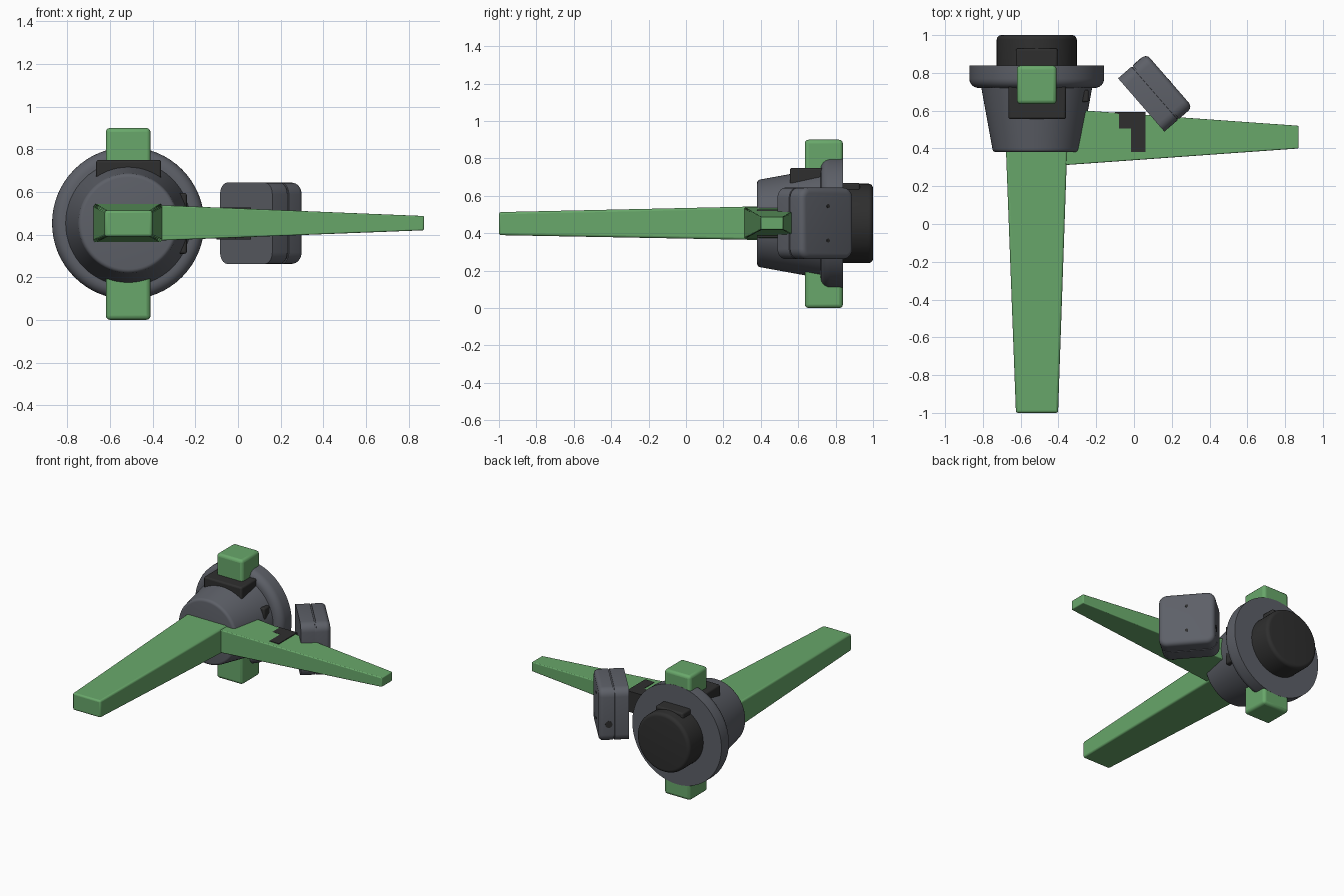
import bpy, bmesh, math
from mathutils import Matrix, Vector

if "Cube" in bpy.data.objects:
    bpy.data.objects.remove(bpy.data.objects["Cube"])


def material(name, rgb):
    m = bpy.data.materials.new(name)
    m.use_nodes = True
    m.diffuse_color = (*rgb, 1)
    bsdf = m.node_tree.nodes["Principled BSDF"]
    bsdf.inputs["Base Color"].default_value = (*rgb, 1)
    bsdf.inputs["Roughness"].default_value = 0.6
    return m


GREEN = material("leaf green", (0.14, 0.39, 0.145))
GREY = material("slate grey", (0.11, 0.117, 0.138))
BLACK = material("charcoal black", (0.028, 0.028, 0.028))
AXIS_X, AXIS_Z = -0.515, 0.453


def finish(name, bm, mat, bevel=0.0, segments=3):
    bmesh.ops.recalc_face_normals(bm, faces=bm.faces)
    mesh = bpy.data.meshes.new(name)
    bm.to_mesh(mesh)
    bm.free()
    ob = bpy.data.objects.new(name, mesh)
    bpy.context.collection.objects.link(ob)
    mesh.materials.append(mat)
    if bevel:
        mod = ob.modifiers.new("Rounded edges", 'BEVEL')
        mod.width, mod.segments, mod.limit_method = bevel, segments, 'ANGLE'
    bpy.ops.object.select_all(action='DESELECT')
    ob.select_set(True)
    bpy.context.view_layer.objects.active = ob
    bpy.ops.object.shade_smooth_by_angle(angle=math.radians(35))
    return ob


def box(name, lo, hi, mat, bevel=0.0):
    bm = bmesh.new()
    lo, hi = Vector(lo), Vector(hi)
    size = Matrix.Diagonal((*(hi - lo), 1))
    bmesh.ops.create_cube(bm, size=1, matrix=Matrix.Translation((lo + hi) / 2) @ size)
    return finish(name, bm, mat, bevel)


def loft(name, ends, mat, bevel):
    """Join two four-cornered ends into a tapered bar."""
    bm = bmesh.new()
    a, b = [[bm.verts.new(p) for p in end] for end in ends]
    bm.faces.new(a)
    bm.faces.new(b)
    for i in range(4):
        j = (i + 1) % 4
        bm.faces.new((a[i], a[j], b[j], b[i]))
    return finish(name, bm, mat, bevel)


def rect_y(y, x0, x1, z0, z1):
    return [(x0, y, z0), (x1, y, z0), (x1, y, z1), (x0, y, z1)]


def rect_x(x, y0, y1, z0, z1):
    return [(x, y0, z0), (x, y1, z0), (x, y1, z1), (x, y0, z1)]


def turned(name, profile, mat, sides=64):
    """Spin a (radius, y) profile about the body axis."""
    bm = bmesh.new()
    rings = []
    for r, y in profile:
        rings.append([bm.verts.new((AXIS_X + r * math.cos(t), y, AXIS_Z + r * math.sin(t)))
                      for t in (2 * math.pi * k / sides for k in range(sides))])
    for a, b in zip(rings, rings[1:]):
        for i in range(sides):
            j = (i + 1) % sides
            bm.faces.new((a[i], a[j], b[j], b[i]))
    bm.faces.new(rings[0])
    bm.faces.new(rings[-1])
    return finish(name, bm, mat)


def arc(r, y, radius, start, end, steps=6):
    return [(r + radius * math.cos(t), y + radius * math.sin(t))
            for t in (math.radians(start + (end - start) * k / steps) for k in range(steps + 1))]


# Turned body: tapered housing, rounded flange and rear cap
turned("tapered_housing", arc(0.215, 0.4, 0.02, -90, 0, 4) + [(0.295, 0.73)], GREY)
turned("flange", [(0.27, 0.72)] + arc(0.307, 0.77, 0.05, -90, 0) + [(0.357, 0.84)], GREY)
turned("rear_cap", [(0.212, 0.8)] + arc(0.187, 0.975, 0.025, 0, 90), BLACK)

# Upright bar through the flange, with its black mounts
box("upright_bar", (-0.62, 0.635, 0), (-0.41, 0.839, 0.9), GREEN, 0.02)
box("top_mount", (-0.665, 0.555, 0.55), (-0.36, 0.735, 0.75), BLACK, 0.012)
box("cap_ridge", (-0.625, 0.8, 0.5), (-0.405, 0.93, 0.67), BLACK, 0.012)
for side, z in (("upper", 0.55), ("lower", 0.355)):
    box(side + "_side_catch", (-0.32, 0.645, z - 0.045), (-0.24, 0.71, z + 0.045), BLACK, 0.01)

# Long tapered arm to the front and shorter arm to the left
loft("long_arm", (rect_y(-1, -0.625, -0.402, 0.39, 0.513),
                  rect_y(0.45, -0.68, -0.352, 0.363, 0.545)), GREEN, 0.012)
loft("side_arm", (rect_x(-0.42, 0.308, 0.612, 0.37, 0.54),
                  rect_x(0.872, 0.4, 0.52, 0.42, 0.487)), GREEN, 0.006)

# Corner bracket wrapped around the side arm
bm = bmesh.new()
outline = [(-0.015, 0.38), (0.06, 0.38), (0.06, 0.592), (-0.1, 0.592), (-0.1, 0.505), (-0.015, 0.505)]
base = bm.faces.new([bm.verts.new((x, y, 0.376)) for x, y in outline])
out = bmesh.ops.extrude_face_region(bm, geom=[base])
bmesh.ops.translate(bm, vec=(0, 0, 0.15),
                    verts=[v for v in out["geom"] if isinstance(v, bmesh.types.BMVert)])
finish("corner_bracket", bm, BLACK)

# Two-part case, turned in plan; local x is its thickness, local y its width
PLACE = Matrix.Translation((0.113, 0.695, 0.453)) @ Matrix.Rotation(math.radians(41), 4, 'Z')


def case_half(name, x0, x1, rim, shrink=0.0):
    """Rounded square shell whose outer face may be softened."""
    bm = bmesh.new()
    half, corner = 0.187 - shrink, 0.055

    def ring(x, inset):
        pts = []
        for q, (sy, sz) in enumerate(((1, 1), (-1, 1), (-1, -1), (1, -1))):
            for k in range(6):
                t = math.radians(90 * q + 18 * k)
                r = corner - inset
                pts.append(bm.verts.new((x, sy * (half - corner) + r * math.cos(t),
                                         sz * (half + 0.004 - corner) + r * math.sin(t))))
        return pts

    rings = [ring(x0, 0), ring(x1 - rim, 0)]
    for k in range(1, 5):
        t = math.radians(22.5 * k)
        rings.append(ring(x1 - rim + rim * math.sin(t), rim * (1 - math.cos(t))))
    for a, b in zip(rings, rings[1:]):
        for i in range(len(a)):
            j = (i + 1) % len(a)
            bm.faces.new((a[i], a[j], b[j], b[i]))
    bm.faces.new(rings[0])
    bm.faces.new(rings[-1])
    bmesh.ops.transform(bm, matrix=PLACE, verts=bm.verts)
    return finish(name, bm, GREY)


case_half("case_front", -0.099, -0.004, 0.003)
case_half("case_seam", -0.01, 0.01, 0.002, 0.005)
case_half("case_back", 0.004, 0.099, 0.03)


def dot(name, loc, radius, axis):
    bm = bmesh.new()
    turn = Matrix.Rotation(math.pi / 2, 4, axis)
    bmesh.ops.create_cone(bm, cap_ends=True, segments=20, radius1=radius, radius2=radius, depth=0.004,
                          matrix=PLACE @ Matrix.Translation(loc) @ turn)
    finish(name, bm, BLACK)


# Screw holes on the case back and socket on its end
for side, z in (("upper", 0.092), ("lower", -0.092)):
    dot(side + "_screw_hole", (0.0985, 0, z), 0.011, 'Y')
dot("end_socket", (0.035, 0.1865, -0.06), 0.024, 'X')
